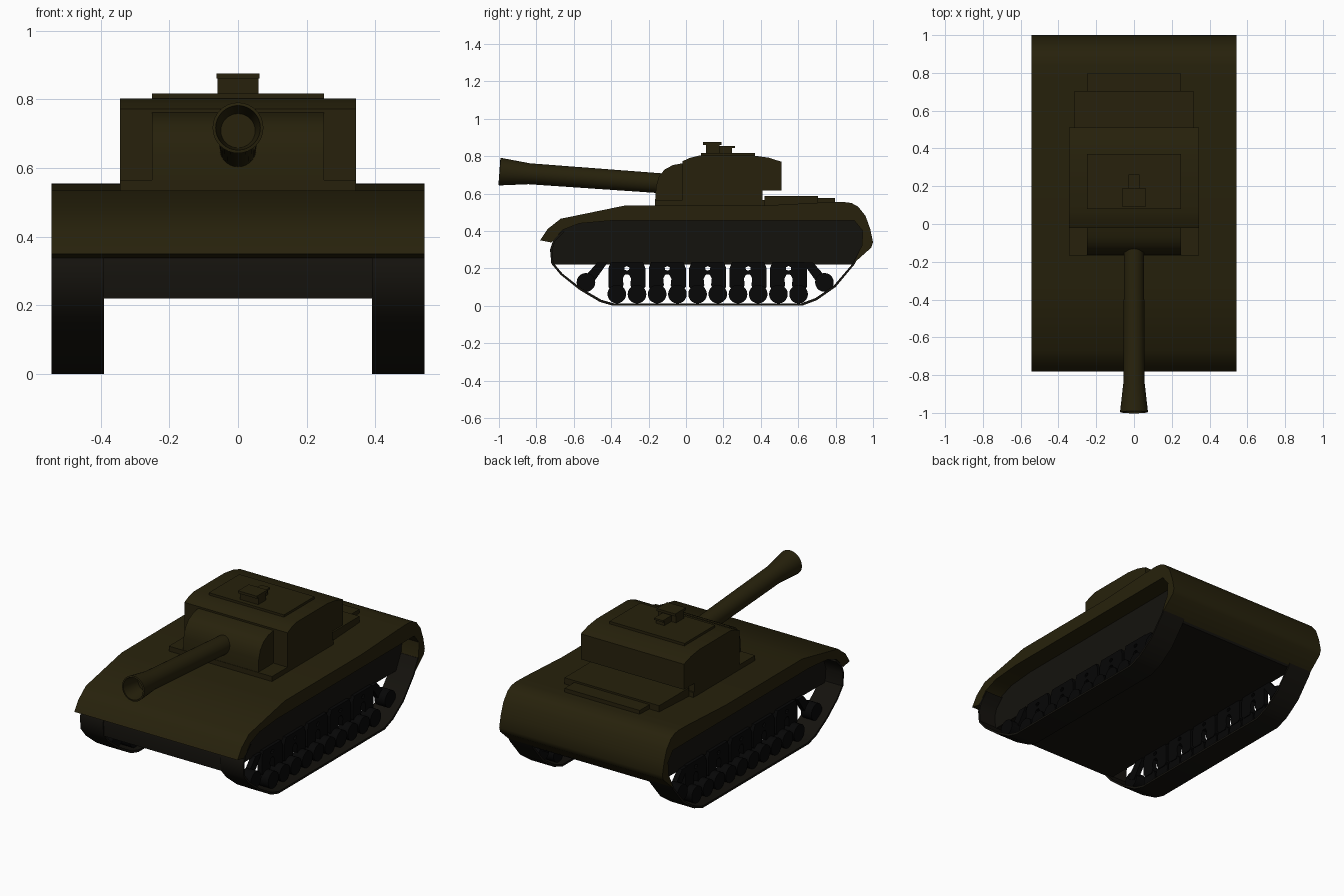
import bpy, bmesh, math
from mathutils import Matrix

if "Cube" in bpy.data.objects:
    bpy.data.objects.remove(bpy.data.objects["Cube"])


def mat(name, c):
    m = bpy.data.materials.new(name)
    m.diffuse_color = (*c, 1)
    m.use_nodes = True
    m.node_tree.nodes["Principled BSDF"].inputs["Base Color"].default_value = m.diffuse_color
    return m


OLIVE = mat("olive", (0.020, 0.0155, 0.0035))
DARK = mat("dark", (0.007, 0.006, 0.004))
BLACK = mat("black", (0.002, 0.002, 0.002))


def finish(name, bm, m, angle=35):
    bmesh.ops.recalc_face_normals(bm, faces=bm.faces)
    me = bpy.data.meshes.new(name)
    bm.to_mesh(me)
    bm.free()
    ob = bpy.data.objects.new(name, me)
    bpy.context.collection.objects.link(ob)
    me.materials.append(m)
    bpy.ops.object.select_all(action='DESELECT')
    ob.select_set(True)
    bpy.context.view_layer.objects.active = ob
    bpy.ops.object.shade_smooth_by_angle(angle=math.radians(angle))
    return ob


def add_prism(bm, pts, x0, x1):
    # side profile (y, z) extruded across x
    f = bm.faces.new([bm.verts.new((x0, y, z)) for y, z in pts])
    r = bmesh.ops.extrude_face_region(bm, geom=[f])
    vs = [v for v in r['geom'] if isinstance(v, bmesh.types.BMVert)]
    bmesh.ops.translate(bm, verts=vs, vec=(x1 - x0, 0, 0))


def prism(name, pts, x0, x1, m):
    bm = bmesh.new()
    add_prism(bm, pts, x0, x1)
    return finish(name, bm, m)


def rect(y0, y1, z0, z1):
    return [(y0, z0), (y1, z0), (y1, z1), (y0, z1)]


def block(name, w, y0, y1, z0, z1, m=OLIVE):
    return prism(name, rect(y0, y1, z0, z1), -w, w, m)


def mirrored(ob):
    md = ob.modifiers.new("mirror", 'MIRROR')
    md.use_axis = (True, False, False)


# hull cover that wraps over the tracks
prism("hull_cover", [
    (-0.78, 0.35), (-0.74, 0.41), (-0.67, 0.465), (-0.33, 0.535), (0.4, 0.535),
    (0.75, 0.553), (0.84, 0.555), (0.885, 0.549), (0.92, 0.53), (0.96, 0.48), (0.985, 0.41),
    (1.0, 0.34), (0.99, 0.31), (0.90, 0.23), (0.94, 0.32), (0.945, 0.40),
    (0.90, 0.455), (-0.4, 0.455), (-0.57, 0.44), (-0.66, 0.405), (-0.72, 0.338)],
    -0.543, 0.543, OLIVE)
# lower hull, set in behind the tracks
prism("lower_hull", [
    (-0.72, 0.30), (-0.70, 0.37), (-0.66, 0.41), (-0.57, 0.445), (-0.4, 0.46),
    (0.9, 0.46), (0.948, 0.40), (0.945, 0.32), (0.89, 0.22), (-0.715, 0.22)],
    -0.43, 0.43, DARK)

# track bands
outer = [(-0.66, 0.40), (-0.71, 0.35), (-0.727, 0.30), (-0.72, 0.225), (-0.67, 0.165),
         (-0.57, 0.085), (-0.46, 0.02), (-0.39, 0.0), (0.62, 0.0), (0.70, 0.03),
         (0.80, 0.10), (0.90, 0.22), (0.945, 0.31)]
inner = [(0.125 + (y - 0.125) * 0.986, 0.30 + (z - 0.30) * 0.96) for y, z in outer]
mirrored(prism("track", outer + inner[::-1], 0.39, 0.543, DARK))

# road wheels and end rollers
bm = bmesh.new()
spots = [(-0.37 + 0.108 * i, 0.062) for i in range(10)] + [(-0.535, 0.125), (0.74, 0.125)]
for y, z in spots:
    bmesh.ops.create_cone(
        bm, cap_ends=True, segments=20, radius1=0.05, radius2=0.05, depth=0.07,
        matrix=Matrix.Translation((0.46, y, z)) @ Matrix.Rotation(math.pi / 2, 4, 'Y'))
mirrored(finish("road_wheels", bm, BLACK))

# suspension bogies (each half curves down to its wheel) and roller arms
bm = bmesh.new()
for i in range(5):
    c = -0.316 + 0.216 * i
    for s in (-1, 1):
        half = [(0, 0.188), (0.012, 0.192), (0.014, 0.205), (0, 0.212), (0, 0.235), (0.085, 0.235),
                (0.099, 0.20), (0.099, 0.10), (0.082, 0.085), (0.03, 0.085), (0.018, 0.11),
                (0.022, 0.145), (0.012, 0.165), (0, 0.168)]
        add_prism(bm, [(c + s * y, z) for y, z in half], 0.42, 0.45)
for y, s in ((-0.535, 1), (0.74, -1)):
    add_prism(bm, [(y - s * 0.02, 0.14), (y + s * 0.03, 0.11),
                   (y + s * 0.115, 0.23), (y + s * 0.06, 0.23)], 0.42, 0.45)
mirrored(finish("suspension", bm, BLACK))

# turret
block("turret_base_plate", 0.343, -0.167, 0.42, 0.525, 0.565)
prism("turret_body", [
    (-0.02, 0.53), (-0.02, 0.772), (0.02, 0.79), (0.07, 0.803), (0.36, 0.803),
    (0.44, 0.792), (0.51, 0.77), (0.51, 0.617), (0.41, 0.617), (0.41, 0.53)],
    -0.343, 0.343, OLIVE)
prism("gun_mantlet", [
    (-0.165, 0.56), (-0.16, 0.64), (-0.145, 0.69), (-0.115, 0.728), (-0.07, 0.752),
    (-0.01, 0.763), (-0.01, 0.56)], -0.25, 0.25, OLIVE)
block("roof_plate", 0.25, 0.08, 0.37, 0.79, 0.817)

# hatch and sight boxes
block("hatch_base", 0.06, 0.107, 0.18, 0.81, 0.863)
block("hatch_cap", 0.062, 0.09, 0.19, 0.86, 0.875)
block("sight_base", 0.028, 0.18, 0.245, 0.81, 0.846)
block("sight_cap", 0.03, 0.18, 0.262, 0.843, 0.854)

# rear deck boxes
block("deck_box", 0.315, 0.42, 0.705, 0.52, 0.588)
block("deck_box_rear", 0.25, 0.70, 0.797, 0.53, 0.577)

# gun barrel: lathed profile (radius, distance) along a slightly raised axis
prof = [(0, 0), (0.053, 0), (0.056, 0.76), (0.074, 0.918), (0.065, 0.92), (0.05, 0.80), (0, 0.80)]
bm = bmesh.new()
vs = [bm.verts.new((r, 0, d)) for r, d in prof]
es = [bm.edges.new(p) for p in zip(vs, vs[1:])]
bmesh.ops.spin(bm, geom=vs + es, cent=(0, 0, 0), axis=(0, 0, 1), angle=2 * math.pi, steps=32)
bmesh.ops.remove_doubles(bm, verts=bm.verts, dist=1e-5)
gun = Matrix.Translation((0, -0.08, 0.651)) @ Matrix.Rotation(math.pi / 2 - math.atan(0.072), 4, 'X')
bmesh.ops.transform(bm, matrix=gun, verts=bm.verts)
finish("gun_barrel", bm, OLIVE)
